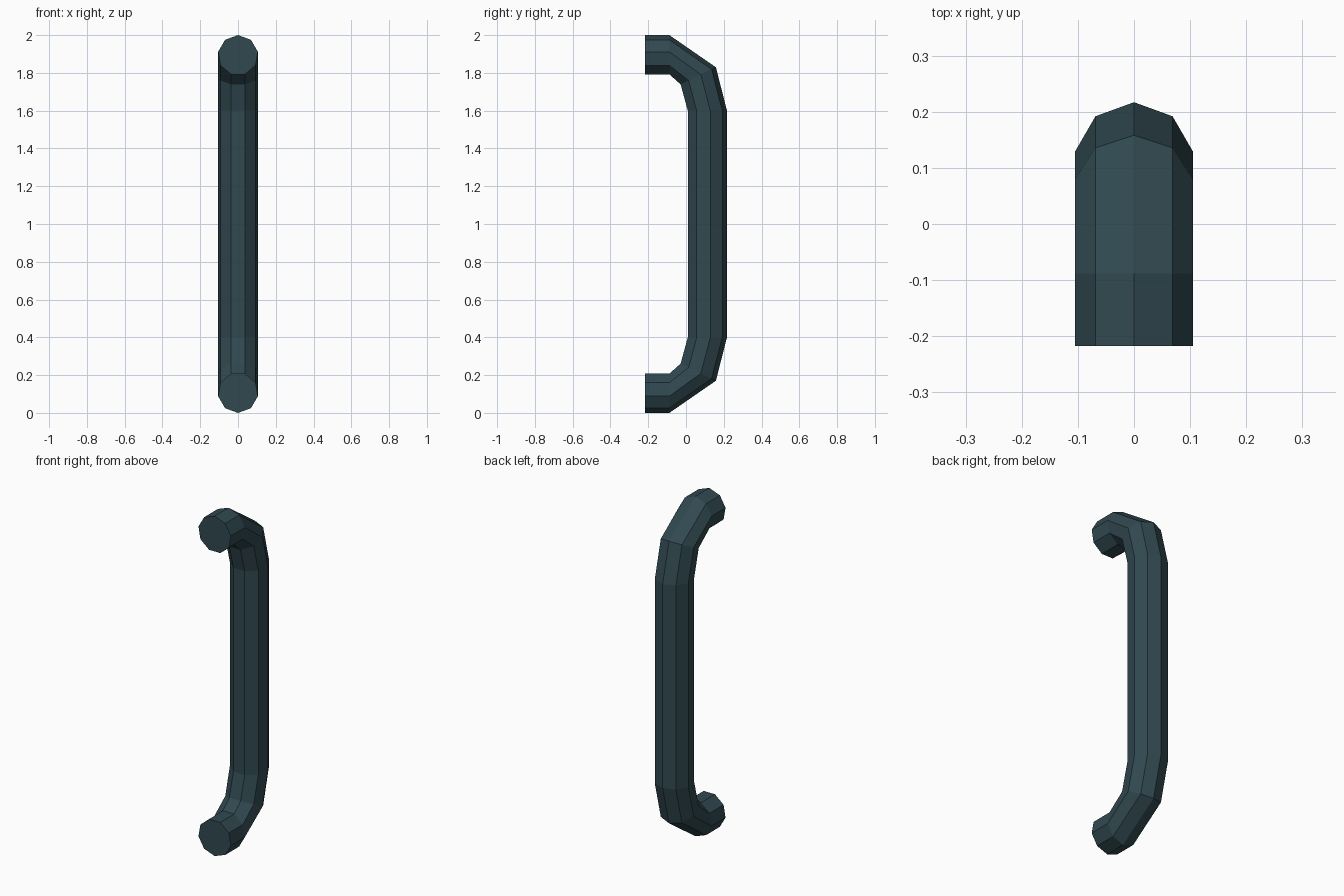
import bpy, bmesh
from math import sin, cos, radians, atan2

if "Cube" in bpy.data.objects:
    bpy.data.objects.remove(bpy.data.objects["Cube"])

SIDES, R = 9, 0.107

# Upper half of the path: centre y, centre z, outward tilt of the ring
outer = atan2(0.09, 0.185)
half = [(-0.217, 2 - R, radians(90)),
        (-0.088, 2 - R, radians(90)),
        (0.062, 1.783, outer),
        (0.217 - R, 1.6, 0.0)]
# Mirror about z = 1 for the lower half
path = half + [(y, 2 - z, -a) for y, z, a in reversed(half)]

# Nine-sided tube swept along the path, one corner always facing outward
bm = bmesh.new()
rings = []
for y, z, a in path:
    ring = []
    for i in range(SIDES):
        t = radians(360 * i / SIDES)
        out = R * cos(t)
        ring.append(bm.verts.new((R * sin(t), y + out * cos(a), z + out * sin(a))))
    rings.append(ring)
for r0, r1 in zip(rings, rings[1:]):
    for i in range(SIDES):
        j = (i + 1) % SIDES
        bm.faces.new((r0[i], r0[j], r1[j], r1[i]))

# Flat mounting ends
bm.faces.new(rings[0])
bm.faces.new(rings[-1])
bmesh.ops.recalc_face_normals(bm, faces=bm.faces)

mesh = bpy.data.meshes.new("pull_handle")
bm.to_mesh(mesh)
bm.free()
handle = bpy.data.objects.new("pull_handle", mesh)
bpy.context.collection.objects.link(handle)

# Dark teal metal
mat = bpy.data.materials.new("dark_teal")
mat.diffuse_color = (0.03, 0.066, 0.08, 1)
mat.use_nodes = True
mat.node_tree.nodes["Principled BSDF"].inputs["Base Color"].default_value = mat.diffuse_color
mesh.materials.append(mat)
